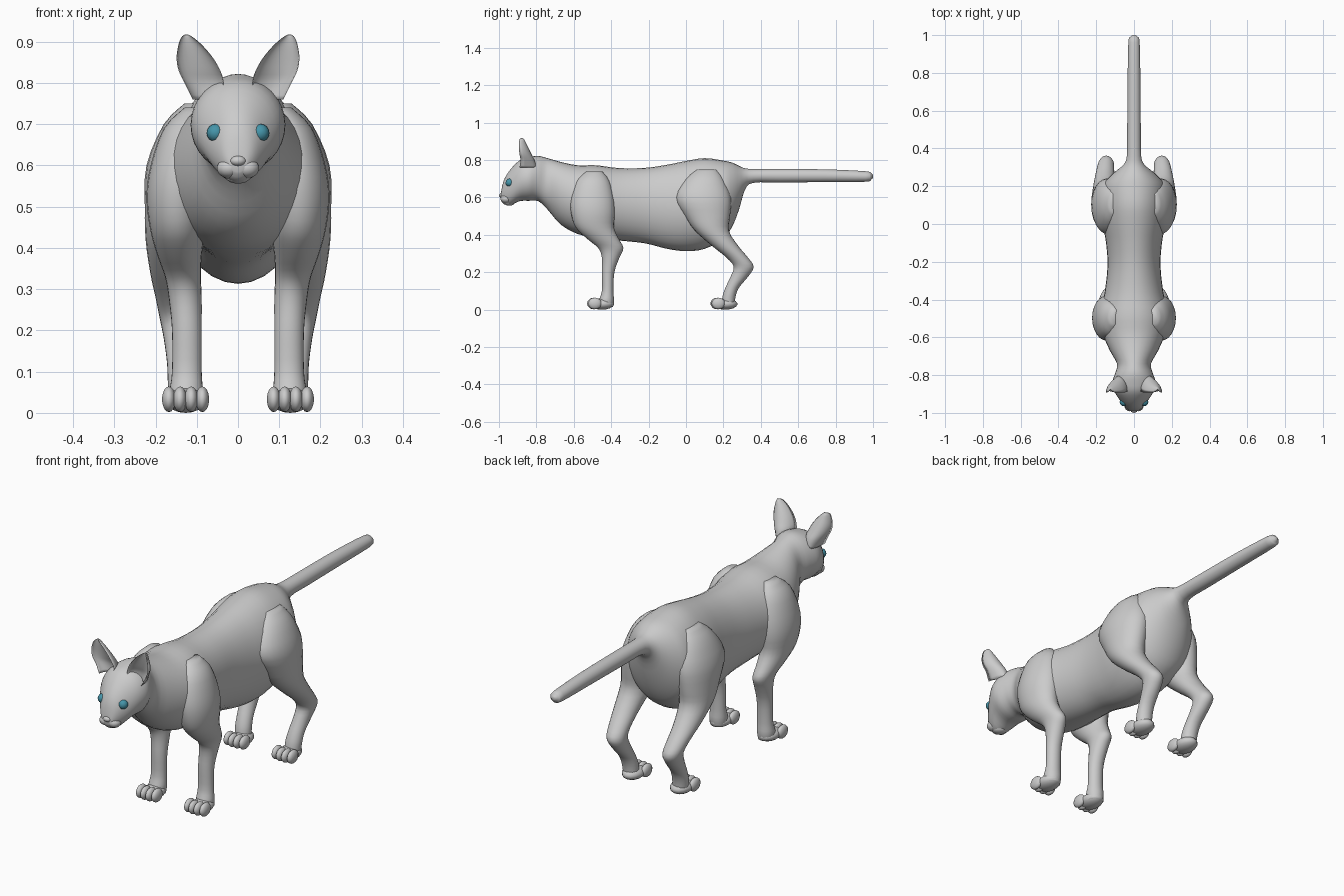
import bpy
import bmesh
import math
from mathutils import Matrix, Vector
from mathutils.bvhtree import BVHTree

if "Cube" in bpy.data.objects:
    bpy.data.objects.remove(bpy.data.objects["Cube"], do_unlink=True)


def make_material(name, color):
    mat = bpy.data.materials.new(name)
    mat.use_nodes = True
    mat.diffuse_color = color
    bsdf = next(n for n in mat.node_tree.nodes if n.type == "BSDF_PRINCIPLED")
    bsdf.inputs["Base Color"].default_value = color
    return mat


fur = make_material("grey fur", (0.6, 0.6, 0.6, 1))
teal = make_material("teal eye", (0.06, 0.3, 0.4, 1))


def finish(name, bm, mat, mirrored=False):
    """Turn a bmesh into a smooth object, mirrored across x when paired."""
    bmesh.ops.recalc_face_normals(bm, faces=bm.faces)
    for face in bm.faces:
        face.smooth = True
    mesh = bpy.data.meshes.new(name)
    bm.to_mesh(mesh)
    bm.free()
    mesh.materials.append(mat)
    obj = bpy.data.objects.new(name, mesh)
    bpy.context.collection.objects.link(obj)
    if mirrored:
        obj.modifiers.new("mirror", "MIRROR").use_mirror_merge = False
    return obj


def spline_rows(rows, steps):
    """Interpolate stations with a Catmull-Rom spline."""
    padded = [rows[0]] + list(rows) + [rows[-1]]
    result = []
    for a, b, c, d in zip(padded, padded[1:], padded[2:], padded[3:]):
        for k in range(steps):
            t = k / steps
            result.append([
                q + t * ((r - p) + t * ((2 * p - 5 * q + 4 * r - s)
                         + t * (3 * (q - r) + s - p))) / 2
                for p, q, r, s in zip(a, b, c, d)])
    return result + [rows[-1]]


def loft(name, rows, axis, mirrored=False, hollow=False, sides=24, steps=3):
    """Rows hold: station, depth range, width range. Rings follow y or z."""
    bm = bmesh.new()
    rings = []
    for t, u0, u1, v0, v1 in spline_rows(rows, steps):
        ring = []
        for i in range(sides):
            a = math.tau * i / sides
            s = math.sin(a)
            v = (v0 + v1) / 2 + (v1 - v0) / 2 * math.cos(a)
            if hollow:
                u = u0 + (u1 - u0) * (s if s > 0 else -s / 2)
            else:
                u = (u0 + u1) / 2 + (u1 - u0) / 2 * s
            ring.append(bm.verts.new((v, t, u) if axis == "y" else (v, u, t)))
        rings.append(ring)
    for low, high in zip(rings, rings[1:]):
        for i in range(sides):
            j = (i + 1) % sides
            bm.faces.new((low[i], low[j], high[j], high[i]))
    bm.faces.new(rings[0])
    bm.faces.new(rings[-1])
    return finish(name, bm, fur, mirrored)


def add_ball(bm, center, radii, segments=14):
    bmesh.ops.create_uvsphere(
        bm, u_segments=segments, v_segments=segments * 2 // 3, radius=1,
        matrix=Matrix.Translation(center) @ Matrix.Diagonal((*radii, 1)))


# Head, neck, trunk and tail in one skin: y, bottom, top, half width
trunk = [
    (-.99, .585, .62, .02), (-.975, .565, .69, .042), (-.94, .558, .748, .07),
    (-.89, .58, .798, .102), (-.84, .582, .815, .115), (-.79, .58, .822, .1),
    (-.74, .535, .81, .09), (-.67, .455, .79, .128), (-.58, .405, .772, .165),
    (-.48, .385, .772, .178), (-.36, .37, .757, .155), (-.22, .355, .758, .14),
    (-.1, .325, .775, .148), (0, .313, .795, .165), (.1, .325, .81, .172),
    (.2, .38, .797, .165), (.25, .45, .785, .13), (.285, .54, .768, .09),
    (.315, .64, .756, .055), (.36, .678, .752, .038), (.5, .68, .752, .036),
    (.75, .682, .75, .034), (.96, .684, .74, .03), (.99, .695, .73, .02),
    (1, .706, .72, .006)]
body = loft("body", [(y, lo, hi, -w, w) for y, lo, hi, w in trunk], "y",
            sides=32)

# Legs: z, front, back, inner, outer
loft("front_legs", [
    (.74, -.53, -.45, .08, .13), (.69, -.585, -.41, .06, .18),
    (.6, -.615, -.385, .06, .212), (.52, -.615, -.38, .07, .222),
    (.44, -.59, -.385, .08, .212), (.38, -.53, -.36, .088, .195),
    (.33, -.47, -.335, .09, .177), (.28, -.45, -.355, .088, .168),
    (.2, -.45, -.383, .088, .16), (.1, -.45, -.388, .088, .16),
    (.05, -.465, -.385, .085, .166), (.015, -.46, -.39, .09, .16)],
    "z", mirrored=True)

loft("hind_legs", [
    (.75, .06, .16, .08, .13), (.7, 0, .2, .06, .18),
    (.6, -.055, .24, .05, .222), (.5, -.005, .235, .07, .226),
    (.42, .05, .23, .085, .224), (.34, .14, .28, .1, .213),
    (.28, .215, .33, .105, .2), (.23, .255, .362, .105, .19),
    (.18, .24, .335, .105, .18), (.12, .212, .285, .1, .172),
    (.07, .195, .265, .095, .17), (.015, .19, .26, .095, .165)],
    "z", mirrored=True)

# Paws with four toes each
for name, y in (("front_paws", -.45), ("hind_paws", .21)):
    bm = bmesh.new()
    add_ball(bm, (.127, y, .03), (.048, .065, .03))
    for k in (-1.5, -.5, .5, 1.5):
        toe_y = y - .046 + .006 * abs(k)
        add_ball(bm, (.127 + .027 * k, toe_y, .033), (.017, .036, .031))
    finish(name, bm, fur, mirrored=True)

# Ears, hollow towards the front
loft("ears", [
    (.76, -.89, -.8, .045, .11), (.8, -.885, -.81, .035, .13),
    (.83, -.89, -.825, .043, .144), (.86, -.893, -.84, .06, .149),
    (.89, -.893, -.855, .085, .145), (.91, -.89, -.865, .108, .138),
    (.917, -.882, -.872, .12, .13)],
    "z", mirrored=True, hollow=True, sides=20)

# Muzzle: whisker pads, chin and nose
bm = bmesh.new()
for side in (-1, 1):
    add_ball(bm, (side * .022, -.962, .593), (.03, .03, .024))
add_ball(bm, (0, -.945, .571), (.03, .028, .015))
add_ball(bm, (0, -.984, .611), (.02, .016, .013))
finish("muzzle", bm, fur)

# Eyes, set into the face surface
bpy.context.view_layer.update()
skin = BVHTree.FromObject(body, bpy.context.evaluated_depsgraph_get())
hit, normal, _, _ = skin.ray_cast(Vector((.06, -2, .68)), Vector((0, 1, 0)))
bm = bmesh.new()
add_ball(bm, hit - normal * .008, (.022, .022, .022), segments=12)
finish("eyes", bm, teal, mirrored=True)
